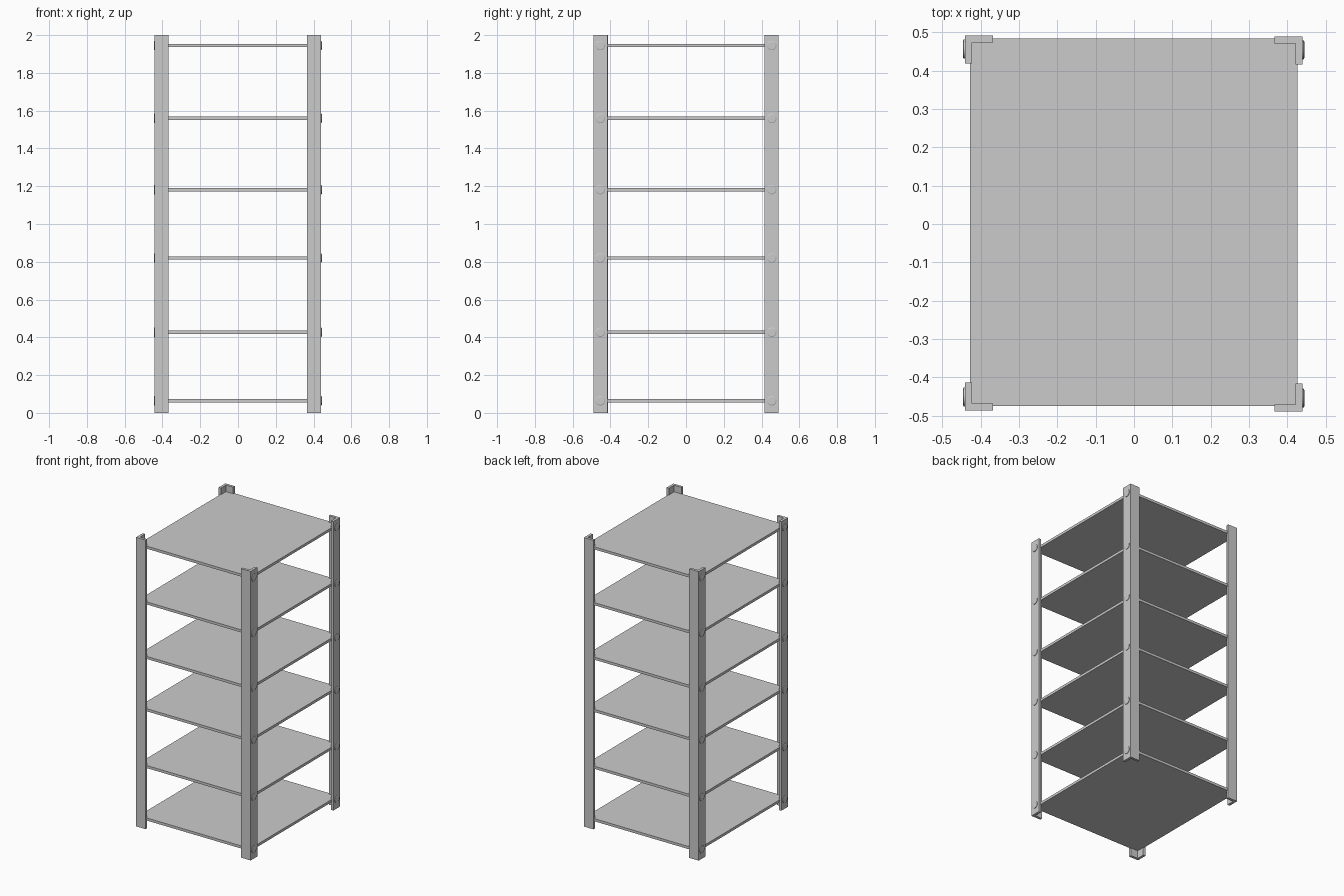
import bpy, bmesh, math
from mathutils import Matrix

if "Cube" in bpy.data.objects:
    bpy.data.objects.remove(bpy.data.objects["Cube"])

HEIGHT, FLANGE, WALL = 2.0, 0.073, 0.018
SHELF_T = 0.018
SHELF_Z = [0.064, 0.427, 0.82, 1.182, 1.559, 1.945]
# outer corner of each angle post
CORNERS = {"front_left": (-0.441, -0.486), "front_right": (0.439, -0.489),
           "back_left": (-0.441, 0.491), "back_right": (0.439, 0.489)}


def finish(name, bm):
    bmesh.ops.recalc_face_normals(bm, faces=bm.faces)
    mesh = bpy.data.meshes.new(name)
    bm.to_mesh(mesh)
    bm.free()
    obj = bpy.data.objects.new(name, mesh)
    bpy.context.collection.objects.link(obj)
    return obj


def angle_post(name, cx, cy):
    # L-shaped profile opening towards the rack centre, extruded upwards
    sx, sy = -math.copysign(1, cx), -math.copysign(1, cy)
    profile = [(0, 0), (FLANGE, 0), (FLANGE, WALL), (WALL, WALL), (WALL, FLANGE), (0, FLANGE)]
    bm = bmesh.new()
    face = bm.faces.new([bm.verts.new((cx + sx * x, cy + sy * y, 0)) for x, y in profile])
    top = bmesh.ops.extrude_face_region(bm, geom=[face])["geom"]
    bmesh.ops.translate(bm, vec=(0, 0, HEIGHT),
                        verts=[v for v in top if isinstance(v, bmesh.types.BMVert)])
    finish(name, bm)


def bolts(name, cx, cy):
    # low round bolt heads on the outer side face, one per shelf
    side = math.copysign(1, cx)
    by = cy - math.copysign(0.035, cy)
    bm = bmesh.new()
    turn = Matrix.Rotation(side * math.pi / 2, 4, 'Y')
    for z in SHELF_Z:
        for r1, r2, x0, x1 in ((0.025, 0.025, -0.010, 0.003), (0.025, 0.021, 0.003, 0.005)):
            place = Matrix.Translation((cx + side * (x0 + x1) / 2, by, z)) @ turn
            bmesh.ops.create_cone(bm, cap_ends=True, segments=32, radius1=r1,
                                  radius2=r2, depth=x1 - x0, matrix=place)
    obj = finish(name, bm)
    bpy.ops.object.select_all(action='DESELECT')
    obj.select_set(True)
    bpy.context.view_layer.objects.active = obj
    bpy.ops.object.shade_smooth_by_angle(angle=math.radians(20))


# corner posts with their bolts
for label, (cx, cy) in CORNERS.items():
    angle_post("post_" + label, cx, cy)
    bolts("bolts_" + label, cx, cy)

# shelves
for i, z in enumerate(SHELF_Z):
    bm = bmesh.new()
    bmesh.ops.create_cube(bm, size=1, matrix=Matrix.Translation((-0.001, 0.005, z))
                          @ Matrix.Diagonal((0.854, 0.958, SHELF_T, 1)))
    finish(f"shelf_{i + 1}", bm)
